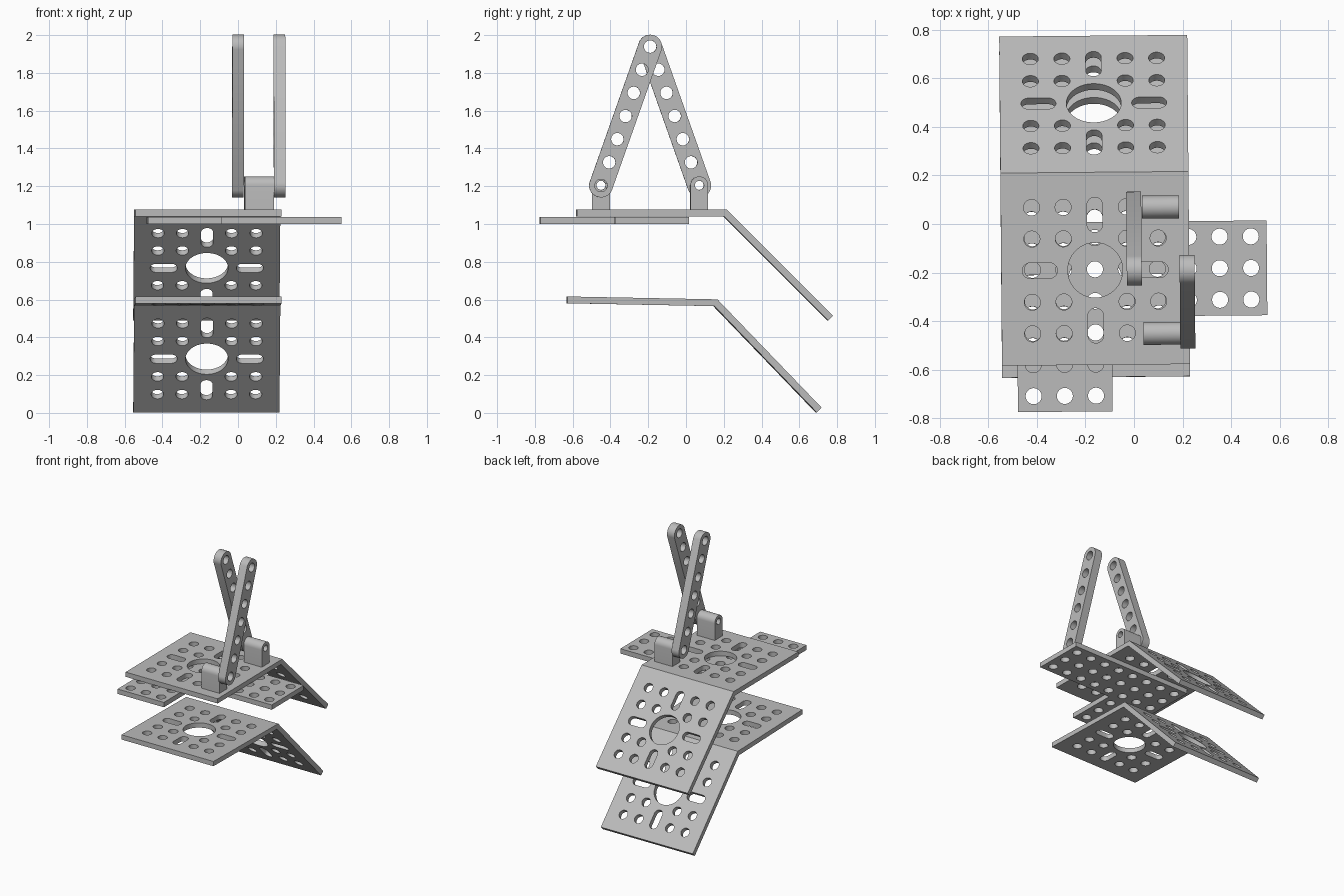
import bpy, bmesh
from math import pi, cos, sin, radians, atan2, copysign
from mathutils import Matrix

cube = bpy.data.objects.get("Cube")
if cube:
    bpy.data.objects.remove(cube, do_unlink=True)

grey = bpy.data.materials.new("plain grey")
grey.use_nodes = True
grey.diffuse_color = (0.5, 0.5, 0.5, 1)
grey.node_tree.nodes["Principled BSDF"].inputs["Base Color"].default_value = (0.5, 0.5, 0.5, 1)

PITCH = 0.13          # spacing of the hole grid
HOLE = 0.033          # radius of a small hole
TURN = radians(0.5)   # slight yaw of the whole assembly
SIDE = Matrix(((0, 0, 1, 0), (1, 0, 0, 0), (0, 1, 0, 0), (0, 0, 0, 1)))  # outline (u, v) onto (y, z)


def stadium(r, half=0.0, n=32):
    """Circle, or a slot along u when half is above zero."""
    angles = [2 * pi * (i + 0.5) / n for i in range(n)]
    return [(r * cos(a) + copysign(half, cos(a)), r * sin(a)) for a in angles]


def prism(bm, outline, depth, matrix=Matrix()):
    """Extrude an outline by depth, centred on its own plane."""
    low, high = [[bm.verts.new(matrix @ Matrix.Translation((u, v, w)).translation)
                  for u, v in outline] for w in (-depth / 2, depth / 2)]
    bm.faces.new(low[::-1])
    bm.faces.new(high)
    for i in range(len(low)):
        j = (i + 1) % len(low)
        bm.faces.new((low[i], low[j], high[j], high[i]))


def mesh_object(name, prisms):
    bm = bmesh.new()
    for p in prisms:
        prism(bm, *p)
    bmesh.ops.recalc_face_normals(bm, faces=bm.faces)
    mesh = bpy.data.meshes.new(name)
    bm.to_mesh(mesh)
    bm.free()
    obj = bpy.data.objects.new(name, mesh)
    bpy.context.collection.objects.link(obj)
    return obj


def drilled(name, body, holes, location, rotation=(0, 0, TURN)):
    """Solid body with every hole cut through it."""
    obj = mesh_object(name, [body])
    cutter = mesh_object(name + "_cutter", holes)
    cutter.hide_render = True
    mod = obj.modifiers.new("holes", "BOOLEAN")
    mod.operation, mod.solver, mod.object = "DIFFERENCE", "EXACT", cutter
    bpy.ops.object.select_all(action="DESELECT")
    bpy.context.view_layer.objects.active = obj
    obj.select_set(True)
    bpy.ops.object.modifier_apply(modifier=mod.name)
    bpy.data.objects.remove(cutter, do_unlink=True)
    obj.data.materials.clear()
    obj.data.materials.append(grey)
    bpy.ops.object.shade_smooth_by_angle(angle=radians(30))
    obj.location, obj.rotation_euler = location, rotation
    return obj


def panel_holes(frame):
    """Large centre hole, four slots and a grid of small holes."""
    cuts = [(stadium(0.113, n=48), 0.12, frame)]
    for k in range(4):
        turn = Matrix.Rotation(k * pi / 2, 4, "Z")
        cuts.append((stadium(0.032, 0.04), 0.12, frame @ turn @ Matrix.Translation((0.228, 0, 0))))
    steps = (-2, -1, 1, 2)
    for i in steps:
        for j in steps:
            spot = Matrix.Translation((i * PITCH, j * PITCH, 0))
            cuts.append((stadium(HOLE), 0.12, frame @ spot))
    return cuts


# Bent plates, with the origin on the outer edge of the bend
bend_profile = [(-0.793, 0), (0, 0), (0.562, -0.562), (0.537, -0.588), (-0.015, -0.036), (-0.793, -0.036)]
flat = Matrix.Translation((0, -0.403, 0))
slope = Matrix.Rotation(-pi / 4, 4, "X") @ Matrix.Translation((0, 0.403, 0))
bend_holes = panel_holes(flat) + panel_holes(slope)
for name, y, z, tilt in (("upper_bent_plate", 0.213, 1.077, 0), ("lower_bent_plate", 0.163, 0.601, -1.1)):
    drilled(name, (bend_profile, 0.774, SIDE), bend_holes,
            (-0.163, y, z), (radians(tilt), 0, TURN))

# Corner plate under the upper bent plate, with the origin on its inner corner
corner_outline = [(-0.39, 0.39), (0.64, 0.39), (0.64, 0), (0, 0), (0, -0.39), (-0.39, -0.39)]
corner_holes = []
for i in range(8):
    for j in range(6 if i < 3 else 3):
        spot = Matrix.Translation((-0.325 + i * 0.1285, 0.325 - j * PITCH, 0))
        corner_holes.append((stadium(HOLE), 0.1, spot))
drilled("corner_plate", (corner_outline, 0.037), corner_holes, (-0.091, -0.381, 1.0195))

# Two leaning arms, each on its own bracket
bracket_outline = [(0.047 * cos(i * pi / 16), 0.047 * sin(i * pi / 16)) for i in range(17)]
bracket_outline += [(-0.047, -0.129), (0.047, -0.129)]
arm_holes = [(stadium(HOLE), 0.1, SIDE @ Matrix.Translation((k * PITCH, 0, 0))) for k in range(-3, 4)]
for side, x, foot, bracket_x in (("front", 0.22, -0.45, 0.115), ("back", 0.0, 0.07, 0.109)):
    lean = atan2(0.735, -0.19 - foot)
    drilled(side + "_arm", (stadium(0.063, 3 * PITCH), 0.062, SIDE), arm_holes,
            (x, (foot - 0.19) / 2, 1.5715), (lean, 0, TURN))
    drilled(side + "_bracket", (bracket_outline, 0.152, SIDE),
            [(stadium(0.024), 0.3, SIDE)], (bracket_x, foot, 1.205))
